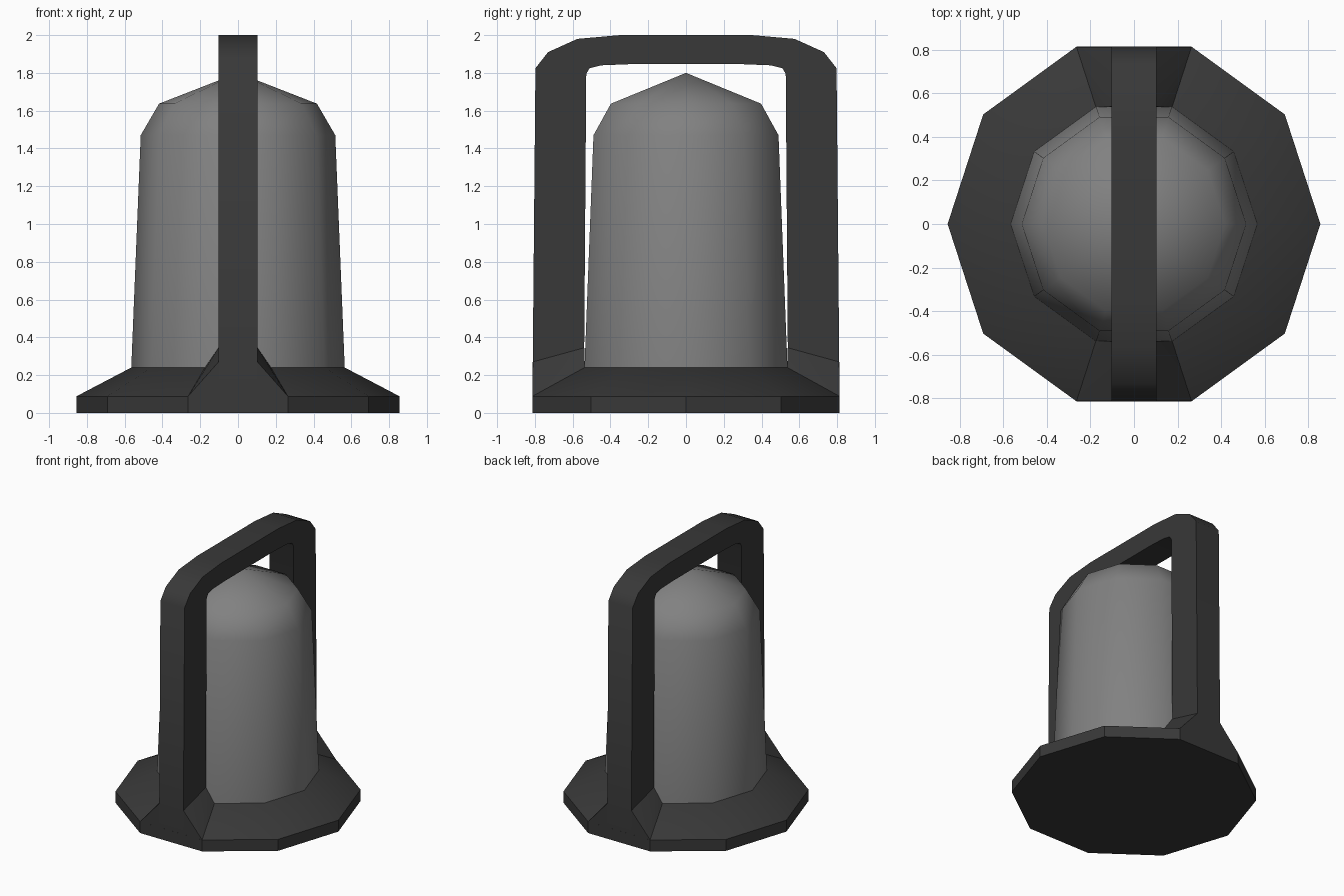
import bpy, bmesh, math

if "Cube" in bpy.data.objects:
    bpy.data.objects.remove(bpy.data.objects["Cube"])

SIDES = 10
W = 0.103  # half width of the handle


def material(name, v):
    m = bpy.data.materials.new(name)
    m.diffuse_color = (v, v, v, 1)
    m.use_nodes = True
    m.node_tree.nodes["Principled BSDF"].inputs["Base Color"].default_value = m.diffuse_color
    return m


dark = material("dark_frame", 0.04)
grey = material("grey_body", 0.22)


def finish(name, bm, mat, angle):
    bmesh.ops.recalc_face_normals(bm, faces=bm.faces[:])
    me = bpy.data.meshes.new(name)
    bm.to_mesh(me)
    bm.free()
    ob = bpy.data.objects.new(name, me)
    bpy.context.collection.objects.link(ob)
    me.materials.append(mat)
    bpy.ops.object.select_all(action='DESELECT')
    ob.select_set(True)
    bpy.context.view_layer.objects.active = ob
    bpy.ops.object.shade_smooth_by_angle(angle=math.radians(angle))
    return ob


def lathe(name, profile, mat, angle, apex=None):
    """Ten-sided turned shape, capped below and closed above flat or to a point."""
    bm = bmesh.new()
    rings = [[bm.verts.new((r * math.cos(i * math.tau / SIDES),
                            r * math.sin(i * math.tau / SIDES), z))
              for i in range(SIDES)] for r, z in profile]
    for a, b in zip(rings, rings[1:]):
        for i in range(SIDES):
            j = (i + 1) % SIDES
            bm.faces.new((a[i], a[j], b[j], b[i]))
    bm.faces.new(rings[0][::-1])
    if apex is None:
        bm.faces.new(rings[-1])
    else:
        tip = bm.verts.new((0, 0, apex))
        for i in range(SIDES):
            bm.faces.new((rings[-1][i], rings[-1][(i + 1) % SIDES], tip))
    return finish(name, bm, mat, angle)


# Base plate and domed body
lathe("base", [(0.855, 0), (0.855, 0.088), (0.565, 0.24)], dark, 30)
lathe("domed_body", [(0.565, 0.24), (0.515, 1.47), (0.418, 1.637)], grey, 50, apex=1.8)

# Handle arch: matching outer and inner (y, z) points, mirrored across y
outer = [(0.813, 0.088), (0.797, 1.825), (0.73, 1.91), (0.575, 1.98), (0.35, 2.0)]
inner = [(0.54, 0.2), (0.528, 1.795), (0.51, 1.825), (0.45, 1.84), (0.30, 1.846)]
mirror = lambda pts: pts + [(-y, z) for y, z in reversed(pts)]
bm = bmesh.new()
sections = [[bm.verts.new((x, y, z)) for x, (y, z) in
             ((-W, o), (W, o), (W, n), (-W, n))]
            for o, n in zip(mirror(outer), mirror(inner))]
for a, b in zip(sections, sections[1:]):
    for i in range(4):
        j = (i + 1) % 4
        bm.faces.new((a[i], a[j], b[j], b[i]))
bm.faces.new(sections[0])
bm.faces.new(sections[-1])
finish("handle", bm, dark, 45)

# Flared feet where the handle meets the base
for name, s in (("front_foot", -1), ("back_foot", 1)):
    bm = bmesh.new()
    for x, y, z in ((0.264, 0.813, 0.088), (0.175, 0.537, 0.24),
                    (W, 0.811, 0.27), (W, 0.538, 0.345)):
        for side in (-1, 1):
            bm.verts.new((side * x, s * y, z))
    bmesh.ops.convex_hull(bm, input=bm.verts[:])
    finish(name, bm, dark, 30)
